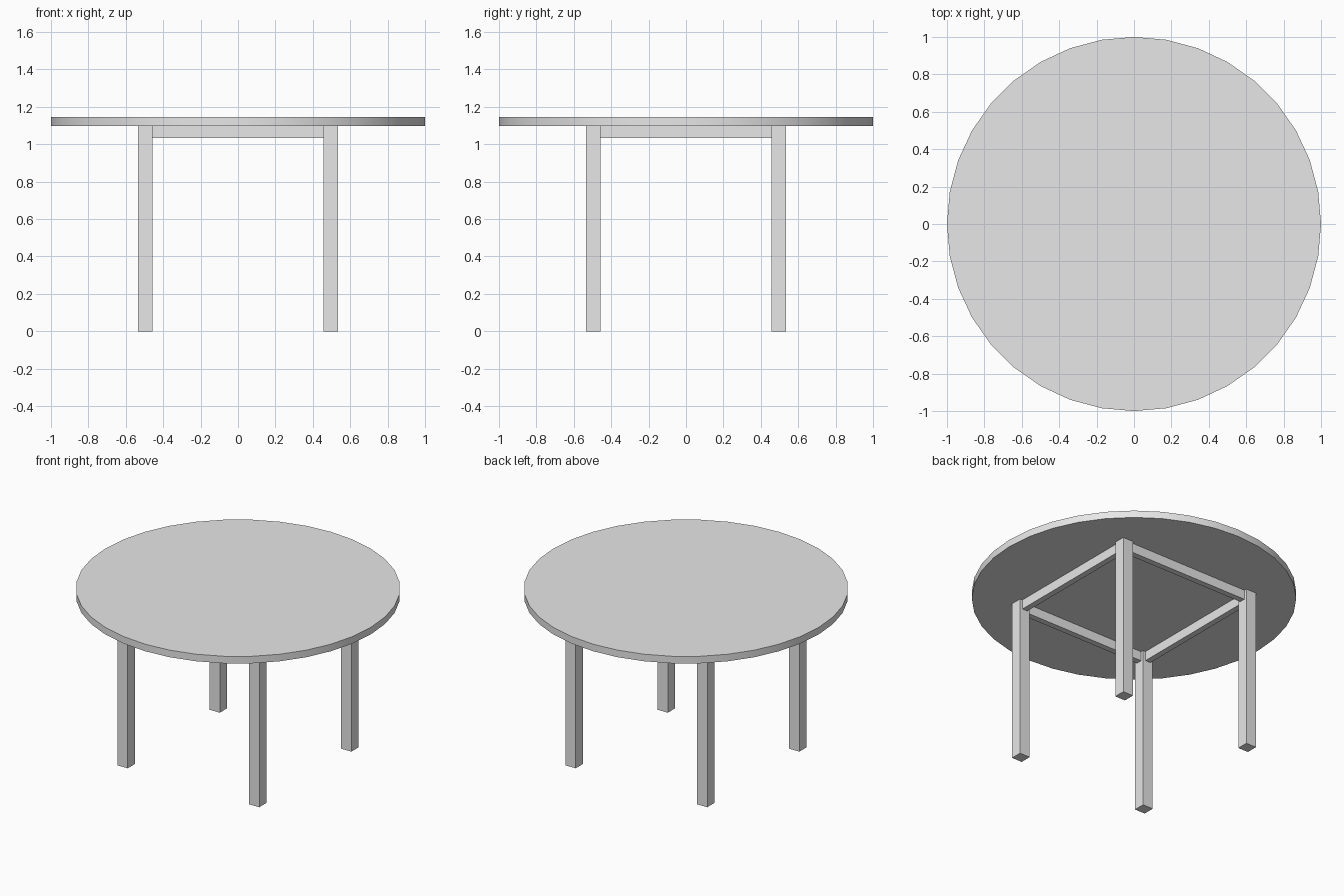
import bpy
import math

old = bpy.data.objects.get("Cube")
if old:
    bpy.data.objects.remove(old, do_unlink=True)

# One plain grey finish
grey = bpy.data.materials.new("light_grey")
grey.use_nodes = True
grey.diffuse_color = (0.8, 0.8, 0.8, 1)
grey.node_tree.nodes["Principled BSDF"].inputs["Base Color"].default_value = (0.8, 0.8, 0.8, 1)

HEIGHT = 1.145       # top surface
UNDERSIDE = 1.097    # bottom of the table top
LEG_POS = 0.495      # leg centre offset
LEG_W = 0.077
RAIL_H = 0.064
RAIL_T = 0.04


def box(name, centre, size):
    bpy.ops.mesh.primitive_cube_add(size=1, location=centre)
    ob = bpy.context.object
    ob.name = name
    ob.scale = size
    bpy.ops.object.transform_apply(location=False, rotation=False, scale=True)
    ob.data.materials.append(grey)
    return ob


# Round table top, smooth around the rim
bpy.ops.mesh.primitive_cylinder_add(vertices=36, radius=1, depth=HEIGHT - UNDERSIDE,
                                    location=(0, 0, (HEIGHT + UNDERSIDE) / 2))
top = bpy.context.object
top.name = "table_top"
top.data.materials.append(grey)
bpy.ops.object.shade_smooth_by_angle(angle=math.radians(30))

# Four square legs
for y, depth_name in ((-1, "front"), (1, "back")):
    for x, side_name in ((-1, "right"), (1, "left")):
        box(f"{depth_name}_{side_name}_leg",
            (x * LEG_POS, y * LEG_POS, UNDERSIDE / 2), (LEG_W, LEG_W, UNDERSIDE))

# Apron rails between the legs
span = 2 * LEG_POS - LEG_W
rail_z = UNDERSIDE - RAIL_H / 2
for s, y_name, x_name in ((-1, "front", "right"), (1, "back", "left")):
    box(f"{y_name}_rail", (0, s * LEG_POS, rail_z), (span, RAIL_T, RAIL_H))
    box(f"{x_name}_rail", (s * LEG_POS, 0, rail_z), (RAIL_T, span, RAIL_H))
